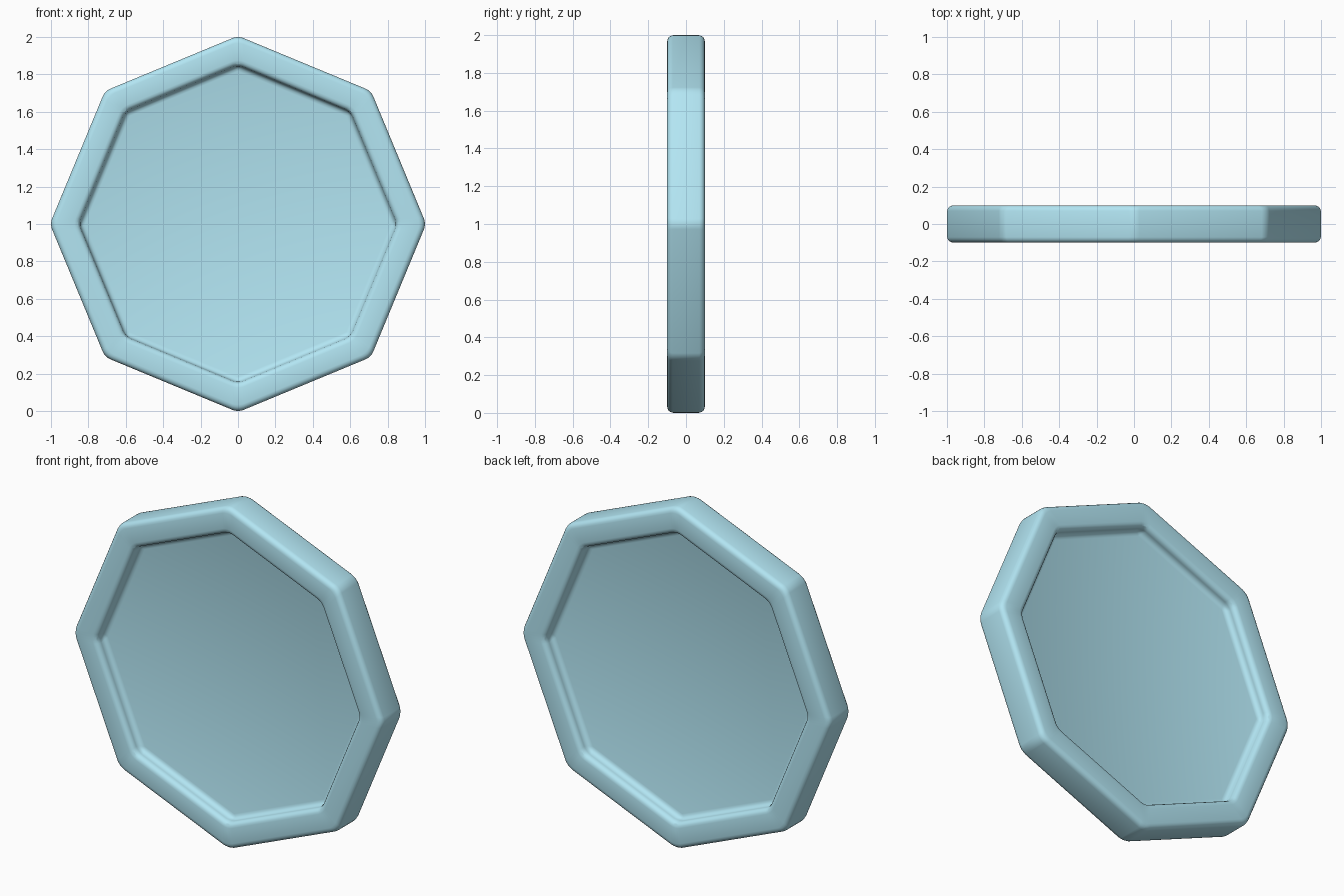
import bpy, bmesh
from math import cos, sin, pi

if "Cube" in bpy.data.objects:
    bpy.data.objects.remove(bpy.data.objects["Cube"])

R_OUT, R_IN = 1.006, 0.85      # outer corner radius, recess corner radius
Y_RIM, Y_PANEL = 0.10, 0.035   # half thickness of rim and of recessed panel

bm = bmesh.new()

def ring(r, y):
    return [bm.verts.new((r * cos(i * pi / 4), y, 1 + r * sin(i * pi / 4))) for i in range(8)]

# Closed octagonal body: front panel, front rim, outer wall, back rim, back panel
rings = [ring(R_IN, -Y_PANEL), ring(R_IN, -Y_RIM), ring(R_OUT, -Y_RIM),
         ring(R_OUT, Y_RIM), ring(R_IN, Y_RIM), ring(R_IN, Y_PANEL)]
for a, b in zip(rings, rings[1:]):
    for i in range(8):
        j = (i + 1) % 8
        bm.faces.new((a[i], a[j], b[j], b[i]))
bm.faces.new(rings[0])
bm.faces.new(rings[-1])
bmesh.ops.recalc_face_normals(bm, faces=bm.faces)

# Soft rounded edges, both convex and concave
bmesh.ops.bevel(bm, geom=list(bm.edges), offset=0.03, offset_type='OFFSET',
                segments=4, profile=0.5, affect='EDGES', clamp_overlap=True)
mesh = bpy.data.meshes.new("octagonal_plate")
bm.to_mesh(mesh)
bm.free()
plate = bpy.data.objects.new("octagonal_plate", mesh)
bpy.context.collection.objects.link(plate)

# Pale blue finish
mat = bpy.data.materials.new("pale_blue")
mat.diffuse_color = (0.45, 0.79, 0.90, 1)
mat.use_nodes = True
mat.node_tree.nodes["Principled BSDF"].inputs["Base Color"].default_value = mat.diffuse_color
mesh.materials.append(mat)

bpy.context.view_layer.objects.active = plate
plate.select_set(True)
bpy.ops.object.shade_smooth_by_angle(angle=pi / 6)
